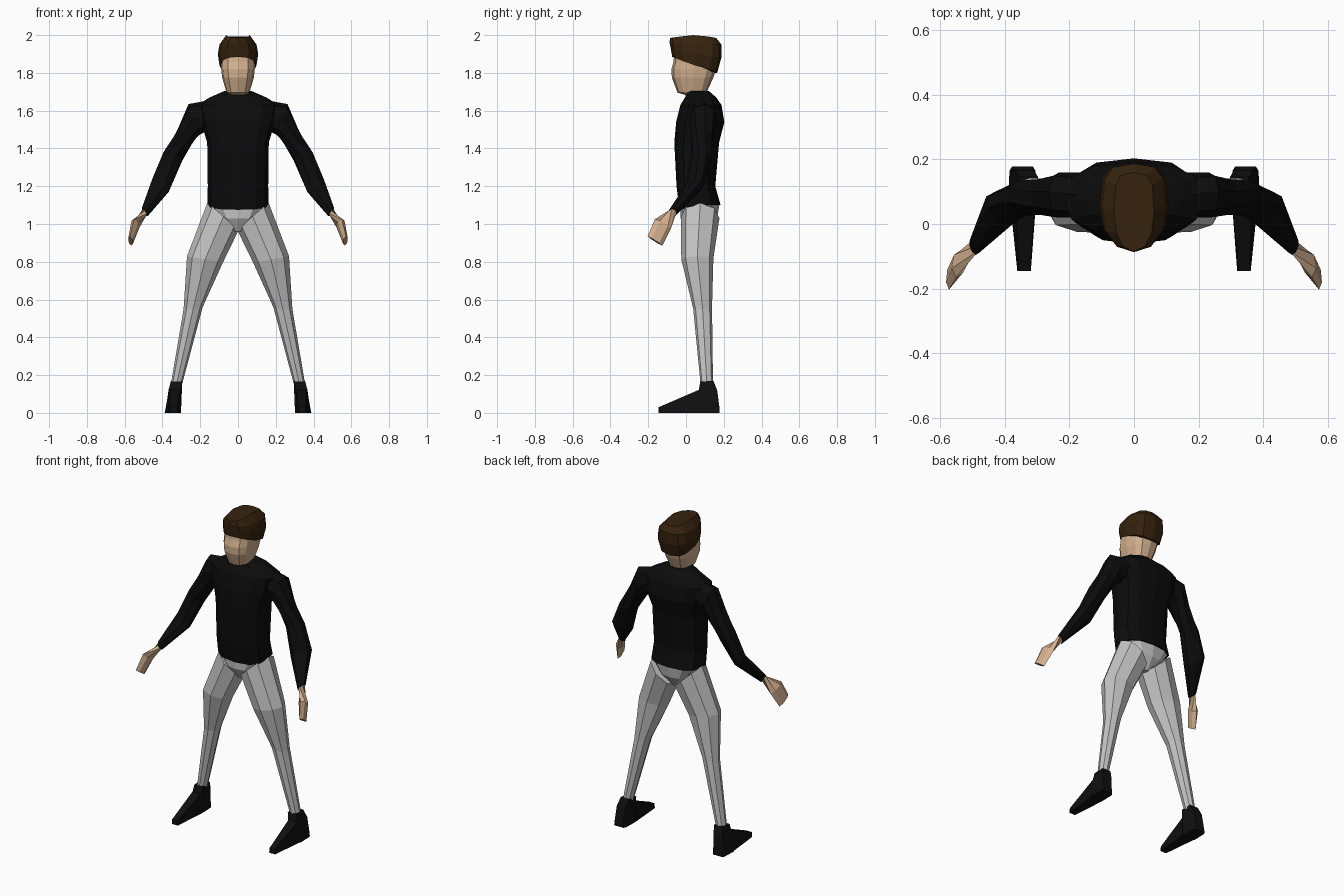
import bpy, bmesh, math
from mathutils import Vector

if "Cube" in bpy.data.objects:
    bpy.data.objects.remove(bpy.data.objects["Cube"])


def material(name, rgb):
    m = bpy.data.materials.new(name)
    m.diffuse_color = (*rgb, 1)
    m.use_nodes = True
    m.node_tree.nodes["Principled BSDF"].inputs["Base Color"].default_value = m.diffuse_color
    return m


BLACK = material("black cloth", (0.0035, 0.0035, 0.0035))
SHOE = material("shoe black", (0.005, 0.005, 0.005))
GREY = material("light grey cloth", (0.55, 0.55, 0.55))
SKIN = material("skin", (0.66, 0.44, 0.28))
HAIR = material("dark brown", (0.036, 0.016, 0.0045))


def loft(name, rings, mat):
    """Skin a list of equal-length point rings and cap both ends."""
    bm = bmesh.new()
    vs = [[bm.verts.new(p) for p in r] for r in rings]
    n = len(vs[0])
    for a, b in zip(vs, vs[1:]):
        for i in range(n):
            j = (i + 1) % n
            bm.faces.new((a[i], a[j], b[j], b[i]))
    bm.faces.new(vs[0][::-1])
    bm.faces.new(vs[-1])
    bmesh.ops.recalc_face_normals(bm, faces=bm.faces)
    me = bpy.data.meshes.new(name)
    bm.to_mesh(me)
    bm.free()
    me.materials.append(mat)
    ob = bpy.data.objects.new(name, me)
    bpy.context.collection.objects.link(ob)
    return ob


def spow(v, e):
    return math.copysign(abs(v) ** e, v) if abs(v) > 1e-6 else 0.0


def body_ring(hw, yf, yb, zf, zs=None, zb=None, ef=0.75, eb=0.75, n=12):
    """Rounded outline, with separate heights at the front, side and back."""
    zs = zf if zs is None else zs
    zb = zs if zb is None else zb
    yc = (yf + yb) / 2
    pts = []
    for i in range(n):
        a = 2 * math.pi * i / n
        c, s = math.cos(a), math.sin(a)
        e = eb if s > 0 else ef
        z = zs + ((zb if s > 0 else zf) - zs) * abs(s)
        pts.append((hw * spow(c, e), yc + (yb - yf) / 2 * spow(s, e), z))
    return pts


def limb(name, spec, mat, side, n=8):
    """Limb from (inner point, outer point, half thickness) sections."""
    secs = [(Vector(a), Vector(b), t) for a, b, t in spec]
    mids = [(a + b) / 2 for a, b, _ in secs]
    rings = []
    for k, (a, b, t) in enumerate(secs):
        run = mids[min(k + 1, len(mids) - 1)] - mids[max(k - 1, 0)]
        half = (b - a) / 2
        thick = half.cross(run).normalized() * t
        ring = []
        for i in range(n):
            w = 2 * math.pi * i / n
            p = mids[k] + half * math.cos(w) + thick * spow(math.sin(w), 0.85)
            ring.append((p.x * side, p.y, p.z))
        rings.append(ring)
    return loft(name, rings, mat)


# Shirt body
loft("shirt", [
    body_ring(.162, -.035, .183, 1.075, 1.10, 1.10),
    body_ring(.16, -.05, .155, 1.20),
    body_ring(.163, -.062, .175, 1.43),
    body_ring(.195, -.052, .203, 1.54),
    body_ring(.215, -.03, .188, 1.63),
    body_ring(.15, -.005, .16, 1.67),
    body_ring(.07, .005, .12, 1.705),
], BLACK)

# Hips between the legs
loft("hips", [
    body_ring(.158, -.03, .178, 1.11),
    body_ring(.10, -.028, .165, 1.03),
    body_ring(.015, .01, .12, .96),
], GREY)

# Head and neck
loft("head", [
    body_ring(.05, .01, .11, 1.68),
    body_ring(.062, -.045, .115, 1.695, 1.70, 1.71),
    body_ring(.084, -.075, .145, 1.775),
    body_ring(.089, -.077, .16, 1.82),
    body_ring(.09, -.066, .165, 1.86),
    body_ring(.085, -.06, .16, 1.93),
], SKIN)

# Hair cap, lower at the back
loft("hair", [
    body_ring(.085, -.055, .12, 1.90, 1.85, 1.80, .9, .65),
    body_ring(.098, -.073, .165, 1.885, 1.84, 1.80, .9, .65),
    body_ring(.107, -.08, .187, 1.925, 1.90, 1.88, .9, .6),
    body_ring(.098, -.087, .187, 1.96, 1.95, 1.95, .9, .6),
    body_ring(.062, -.085, .16, 1.985, 2.0, 1.985, .9, .6),
], HAIR)

for side, tag in ((-1, "left"), (1, "right")):
    # Sleeve from shoulder to wrist
    limb(tag + "_sleeve", [
        ((.15, .09, 1.50), (.18, .09, 1.65), .07),
        ((.207, .08, 1.47), (.262, .10, 1.635), .07),
        ((.225, .07, 1.45), (.32, .10, 1.50), .06),
        ((.30, .05, 1.345), (.39, .11, 1.37), .053),
        ((.363, .01, 1.18), (.457, .085, 1.23), .042),
        ((.48, -.09, 1.05), (.508, -.05, 1.075), .024),
    ], BLACK, side)

    # Hand
    limb(tag + "_hand", [
        ((.482, -.085, 1.055), (.505, -.055, 1.075), .02),
        ((.55, -.165, 1.025), (.535, -.08, .975), .022),
        ((.572, -.203, .935), (.565, -.125, .885), .013),
    ], SKIN, side, 6)

    # Trouser leg
    limb(tag + "_leg", [
        ((0, .075, .96), (.163, .075, 1.11), .102),
        ((.078, .06, .80), (.27, .06, .83), .085),
        ((.187, .088, .56), (.288, .088, .55), .05),
        ((.295, .11, .155), (.355, .11, .155), .033),
    ], GREY, side)

    # Shoe: y, sole centre, sole half width, top height, top centre, top half width
    shoe = [
        (.178, .345, .032, .02, .345, .030),
        (.165, .345, .040, .12, .338, .030),
        (.145, .345, .041, .170, .326, .029),
        (.075, .345, .043, .165, .326, .031),
        (.068, .343, .040, .122, .335, .030),
        (-.145, .340, .021, .03, .340, .018),
    ]
    loft(tag + "_shoe", [
        [(side * (c - w), y, 0), (side * (c + w), y, 0),
         (side * (tc + tw), y, h), (side * (tc - tw), y, h)]
        for y, c, w, h, tc, tw in shoe], SHOE)
